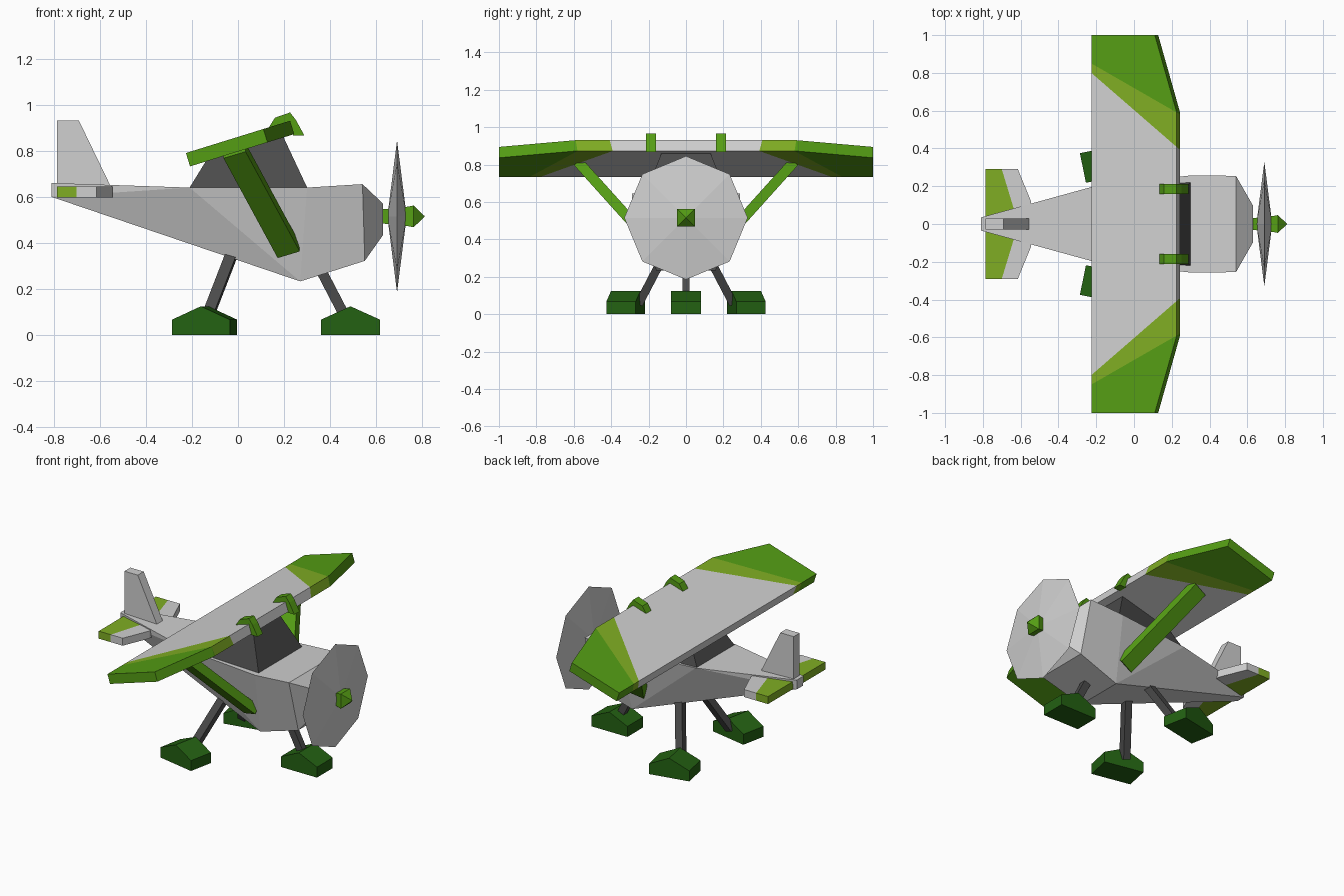
import bpy, bmesh, math
from mathutils import Vector, Matrix

if "Cube" in bpy.data.objects:
    bpy.data.objects.remove(bpy.data.objects["Cube"])


def material(name, rgb):
    m = bpy.data.materials.new(name)
    m.diffuse_color = (*rgb, 1)
    m.use_nodes = True
    m.node_tree.nodes["Principled BSDF"].inputs["Base Color"].default_value = m.diffuse_color
    return m


GREY = material("light grey", (0.63, 0.63, 0.63))
GREEN = material("green", (0.09, 0.34, 0.007))
LIME = material("lime green", (0.215, 0.42, 0.017))
DARK_GREEN = material("dark green", (0.017, 0.12, 0.006))
CHARCOAL = material("charcoal", (0.07, 0.07, 0.07))


def finish(name, bm, *mats):
    bmesh.ops.recalc_face_normals(bm, faces=bm.faces)
    me = bpy.data.meshes.new(name)
    bm.to_mesh(me)
    bm.free()
    for m in mats:
        me.materials.append(m)
    ob = bpy.data.objects.new(name, me)
    bpy.context.collection.objects.link(ob)
    return ob


def loft(loops):
    """Closed solid through equal-length point loops."""
    bm = bmesh.new()
    rings = [[bm.verts.new(p) for p in loop] for loop in loops]
    n = len(rings[0])
    for a, b in zip(rings, rings[1:]):
        for i in range(n):
            j = (i + 1) % n
            bm.faces.new((a[i], a[j], b[j], b[i]))
    bm.faces.new(rings[0])
    bm.faces.new(rings[-1])
    return bm


def side_prism(profile, y0, y1):
    """Extrude an (x, z) profile from y0 to y1."""
    return loft([[(x, y, z) for x, z in profile] for y in (y0, y1)])


def beam(name, start, end, width, depth, mat):
    """Rectangular bar; width lies along x as closely as possible."""
    a, b = Vector(start), Vector(end)
    d = (b - a).normalized()
    u = (Vector((1, 0, 0)) - d * d.x).normalized()
    v = d.cross(u)
    corners = [u * (i * width / 2) + v * (j * depth / 2)
               for i, j in ((-1, -1), (1, -1), (1, 1), (-1, 1))]
    return finish(name, loft([[a + c for c in corners], [b + c for c in corners]]), mat)


def cut_line(bm, p, q):
    """Cut along a vertical plane through plan points p and q, on both sides."""
    for s in (1, -1):
        bmesh.ops.bisect_plane(
            bm, geom=bm.verts[:] + bm.edges[:] + bm.faces[:],
            plane_co=(p[0], s * p[1], 0),
            plane_no=(s * (q[1] - p[1]), p[0] - q[0], 0))


def outside(c, p, q):
    """True when a face centre lies outboard of the line p-q."""
    t = (c.x - p[0]) / (q[0] - p[0])
    return abs(c.y) > p[1] + t * (q[1] - p[1])


# Fuselage: tail, flat top deck, keel point, cowl and nose
bm = bmesh.new()
tops = [(-0.81, 0.035, 0.66), (-0.21, 0.20, 0.64), (0.30, 0.257, 0.64),
        (0.54, 0.255, 0.655), (0.63, 0.097, 0.57)]
lows = [(-0.81, 0.03, 0.60), (0.27, 0.16, 0.233), (0.55, 0.175, 0.322), (0.63, 0.07, 0.435)]
T = [[bm.verts.new((x, s * y, z)) for x, y, z in tops] for s in (1, -1)]
B = [[bm.verts.new((x, s * y, z)) for x, y, z in lows] for s in (1, -1)]
for t, b in zip(T, B):
    for f in ((t[0], t[1], b[0]), (b[0], t[1], b[1]), (t[1], t[2], b[1]),
              (t[2], b[2], b[1]), (t[2], t[3], b[2]), (t[3], t[4], b[3], b[2])):
        bm.faces.new(f)
for ring in (T, B):
    for i in range(len(ring[0]) - 1):
        bm.faces.new((ring[0][i], ring[0][i + 1], ring[1][i + 1], ring[1][i]))
for i in (0, -1):
    bm.faces.new((T[0][i], T[1][i], B[1][i], B[0][i]))
finish("fuselage", bm, GREY)

# Cabin window block under the wing
base = [(-0.21, 0.19, 0.64), (0.30, 0.22, 0.64)]
roof = [(-0.135, 0.145, 0.762), (0.195, 0.13, 0.864)]
finish("cabin", loft([[(x, s * y, z) for s, (x, y, z) in
                       ((1, r[0]), (1, r[1]), (-1, r[1]), (-1, r[0]))]
                      for r in (base, roof)]), CHARCOAL)

# Tilted wing with swept tips and painted bands
half = [(-0.226, 1.0), (0.11, 1.0), (0.226, 0.59)]
plan = half + [(x, -y) for x, y in reversed(half)]
top = [Vector((x, y, 0.79 + 0.31 * (x + 0.226))) for x, y in plan]
bm = loft([top, [p + Vector((0.018, 0, -0.058)) for p in top]])
inner = ((-0.226, 0.80), (0.235, 0.40))
outer = ((-0.226, 0.85), (0.235, 0.585))
cut_line(bm, *inner)
cut_line(bm, *outer)
for f in bm.faces:
    c = f.calc_center_median()
    f.material_index = outside(c, *inner) + outside(c, *outer)
finish("wing", bm, GREY, LIME, GREEN)

# Tailplane with lime trailing corners
half = [(-0.785, 0.29), (-0.615, 0.29), (-0.545, 0.12)]
plan = half + [(x, -y) for x, y in reversed(half)]
bm = loft([[(x, y, z) for x, y in plan] for z in (0.597, 0.645)])
a, b = (-0.70, 0.29), (-0.63, 0.06)
cut_line(bm, a, b)
for f in bm.faces:
    c = f.calc_center_median()
    edge_x = a[0] + (a[1] - abs(c.y)) / (a[1] - b[1]) * (b[0] - a[0])
    f.material_index = int(c.x < edge_x)
finish("tailplane", bm, GREY, LIME)

# Tail fin
finish("tail_fin", side_prism([(-0.785, 0.62), (-0.785, 0.93), (-0.69, 0.93), (-0.54, 0.62)],
                              -0.03, 0.03), GREY)

# Landing foot: five-sided block with a ridge
def foot(name, x, y, angle):
    bm = side_prism([(-0.128, 0), (0.128, 0), (0.128, 0.067), (0, 0.125), (-0.128, 0.067)],
                    -0.08, 0.08)
    bm.transform(Matrix.Translation((x, y, 0)) @ Matrix.Rotation(angle, 4, 'Z'))
    finish(name, bm, DARK_GREEN)


foot("front_foot", 0.488, 0, 0)
beam("front_leg", (0.475, 0, 0.06), (0.345, 0, 0.31), 0.045, 0.04, CHARCOAL)

clip = [(0.13, 0.895), (0.16, 0.943), (0.226, 0.966), (0.252, 0.932),
        (0.288, 0.866), (0.24, 0.866), (0.215, 0.922)]
for s, side in ((1, "left"), (-1, "right")):
    foot(f"rear_foot_{side}", -0.145, s * 0.322, s * math.radians(11.5))
    beam(f"rear_leg_{side}", (-0.14, s * 0.25, 0.06), (-0.02, s * 0.088, 0.37),
         0.048, 0.045, CHARCOAL)
    # Wing brace and leading-edge clip
    beam(f"wing_strut_{side}", (-0.015, s * 0.565, 0.80), (0.22, s * 0.175, 0.367),
         0.103, 0.055, GREEN)
    finish(f"wing_clip_{side}", side_prism(clip, s * 0.16, s * 0.213), GREEN)

# Propeller disc: shallow eight-sided double cone
bm = bmesh.new()
rim = [bm.verts.new((0.69, 0.33 * math.sin(k * math.pi / 4), 0.515 + 0.33 * math.cos(k * math.pi / 4)))
       for k in range(8)]
for x in (0.648, 0.732):
    hub = bm.verts.new((x, 0, 0.515))
    for k in range(8):
        bm.faces.new((rim[k], rim[(k + 1) % 8], hub))
finish("propeller_disc", bm, GREY)

# Propeller shaft with pyramid tip
finish("propeller_spinner",
       loft([[(x, i * r, 0.515 + j * r) for i, j in ((-1, -1), (1, -1), (1, 1), (-1, 1))]
             for x, r in ((0.62, 0.03), (0.735, 0.042), (0.762, 0.047), (0.81, 0.001))]), GREEN)
